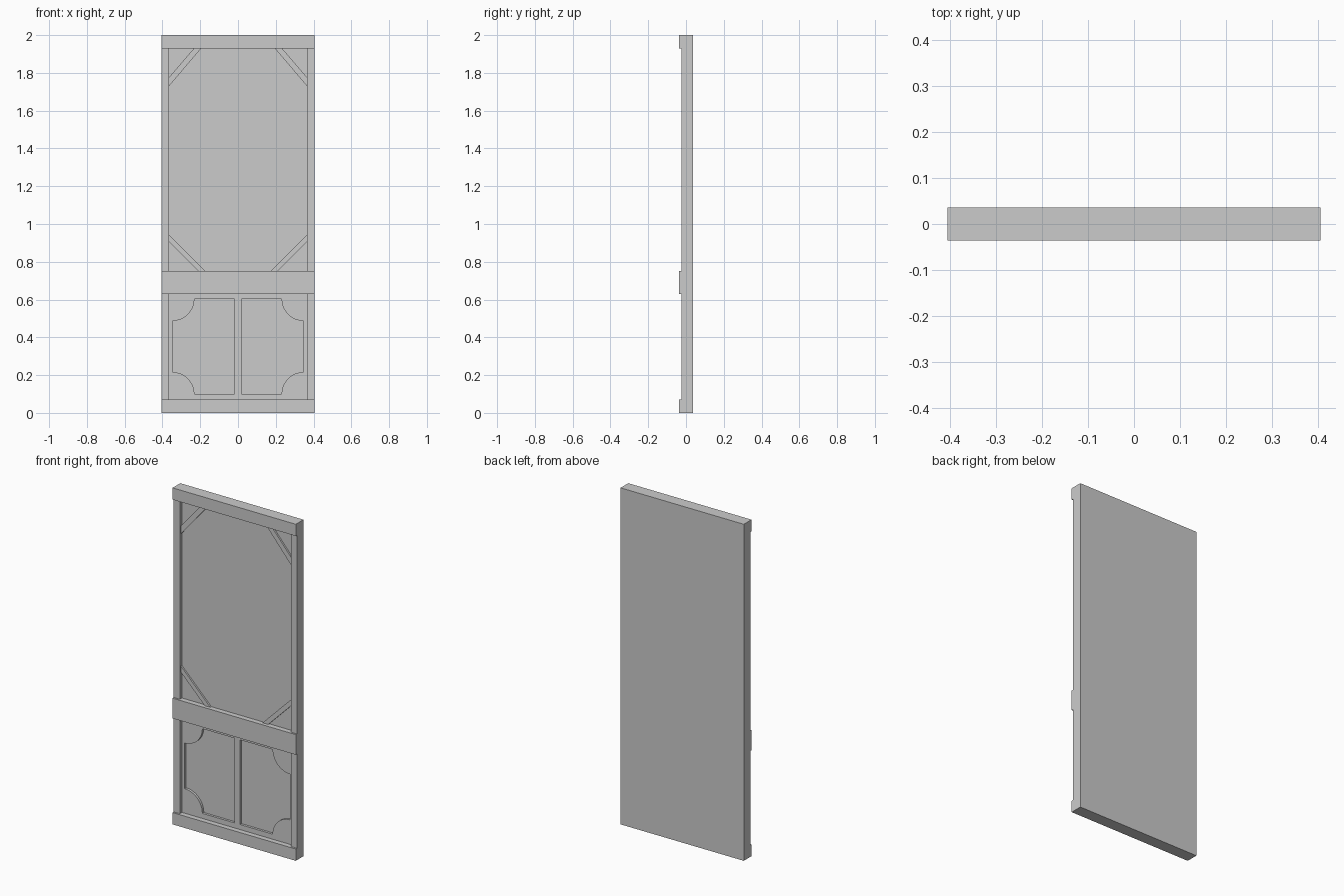
import bpy, bmesh
from math import pi, sin, cos

if "Cube" in bpy.data.objects:
    bpy.data.objects.remove(bpy.data.objects["Cube"])

W = 0.405            # half width
IN = 0.365           # inner edge of the stiles
BACK, RAIL, STILE = 0.036, -0.036, -0.025   # depths along y
PANEL, RECESS, BRACE = -0.005, 0.009, -0.015
R = 0.116            # scallop radius


def prism(name, pts, axis, a, b):
    """Extrude a closed outline along 'x' (pts are y,z) or 'y' (pts are x,z)."""
    def at(p, d):
        return (d, p[0], p[1]) if axis == 'x' else (p[0], d, p[1])
    bm = bmesh.new()
    lo = [bm.verts.new(at(p, a)) for p in pts]
    hi = [bm.verts.new(at(p, b)) for p in pts]
    bm.faces.new(lo)
    bm.faces.new(hi)
    n = len(pts)
    for i in range(n):
        j = (i + 1) % n
        bm.faces.new((lo[i], lo[j], hi[j], hi[i]))
    bmesh.ops.recalc_face_normals(bm, faces=bm.faces)
    me = bpy.data.meshes.new(name)
    bm.to_mesh(me)
    bm.free()
    ob = bpy.data.objects.new(name, me)
    bpy.context.collection.objects.link(ob)
    return ob


def rect(x0, z0, x1, z1):
    return [(x0, z0), (x1, z0), (x1, z1), (x0, z1)]


def arc(cx, cz, a0, a1, n=12):
    return [(cx + R * cos(a0 + (a1 - a0) * i / n),
             cz + R * sin(a0 + (a1 - a0) * i / n)) for i in range(n + 1)]


def carve(body, cutter):
    cutter.hide_render = True
    mod = body.modifiers.new("carve", 'BOOLEAN')
    mod.operation = 'DIFFERENCE'
    mod.solver = 'EXACT'
    mod.object = cutter
    bpy.context.view_layer.objects.active = body
    bpy.ops.object.modifier_apply(modifier=mod.name)
    bpy.data.objects.remove(cutter)


# Door leaf: side profile with three proud rails
door = prism("door_leaf", [
    (BACK, 0), (RAIL, 0), (RAIL, 0.07), (STILE, 0.07), (STILE, 0.63),
    (RAIL, 0.63), (RAIL, 0.75), (STILE, 0.75), (STILE, 1.93),
    (RAIL, 1.93), (RAIL, 2.0), (BACK, 2.0)], 'x', -W, W)

# Upper screen opening and lower panel opening
for z0, z1 in ((0.75, 1.93), (0.07, 0.63)):
    carve(door, prism("opening_cutter", rect(-IN, z0, IN, z1), 'y', -0.1, PANEL))

# Scalloped recesses in the lower panel, mirrored
for s in (-1, 1):
    outline = [(0.018, 0.10)] + arc(0.347, 0.10, pi, pi / 2) \
        + arc(0.347, 0.603, 1.5 * pi, pi) + [(0.018, 0.603)]
    carve(door, prism("recess_cutter", [(s * x, z) for x, z in outline],
                      'y', -0.1, RECESS))

# Diagonal corner braces of the screen
for s, side in ((-1, "left"), (1, "right")):
    prism("top_brace_" + side, [
        (s * IN, 1.777), (s * IN, 1.73), (s * 0.195, 1.93), (s * 0.233, 1.93)],
        'y', BRACE, PANEL)
    prism("lower_brace_" + side, [
        (s * IN, 0.907), (s * IN, 0.944), (s * 0.172, 0.75), (s * 0.209, 0.75)],
        'y', BRACE, PANEL)
